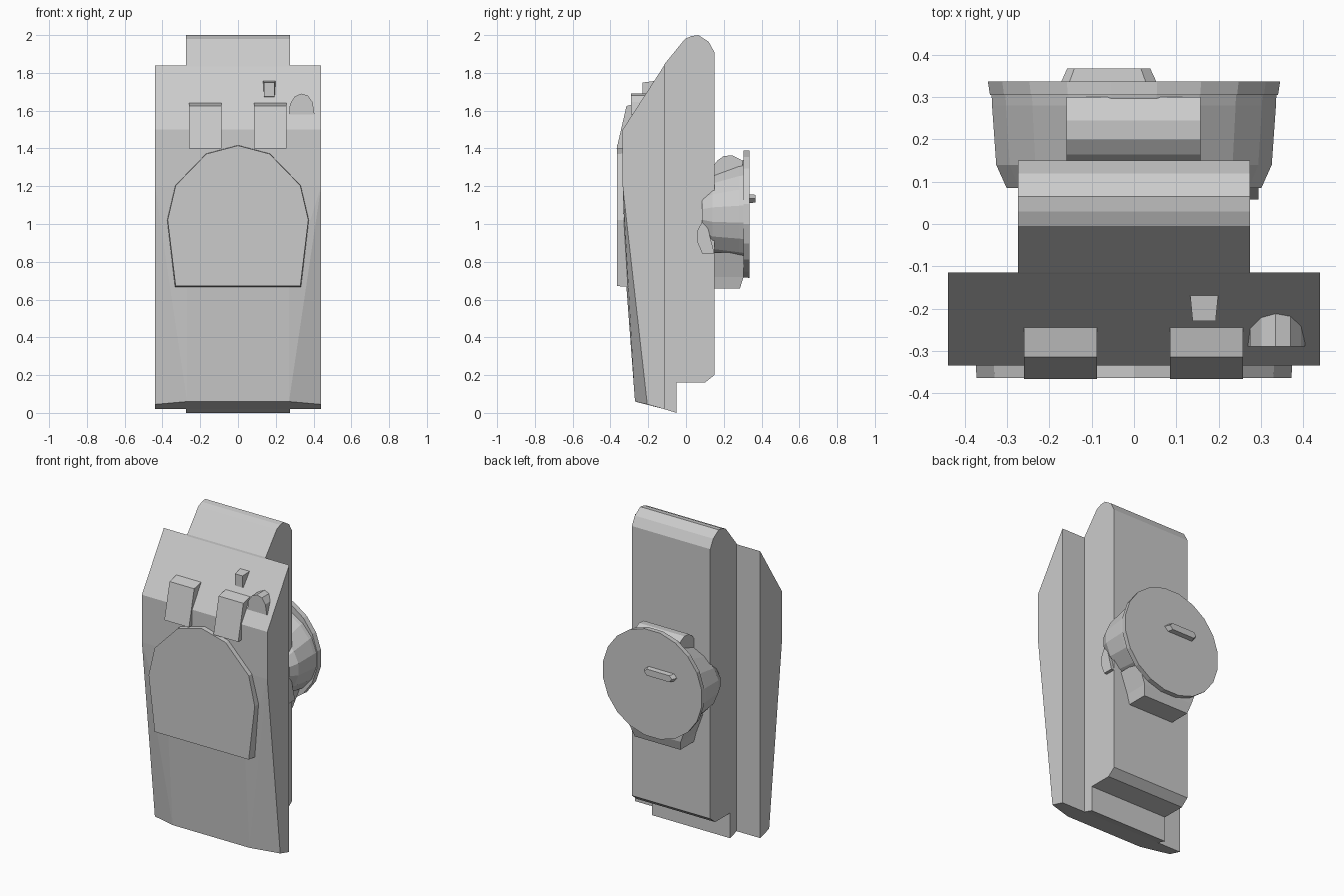
import bpy, bmesh, math

if "Cube" in bpy.data.objects:
    bpy.data.objects.remove(bpy.data.objects["Cube"])


def finish(name, bm):
    bmesh.ops.recalc_face_normals(bm, faces=bm.faces)
    me = bpy.data.meshes.new(name)
    bm.to_mesh(me)
    bm.free()
    ob = bpy.data.objects.new(name, me)
    bpy.context.collection.objects.link(ob)
    return ob


def loft(name, rings):
    """Join equal-length rings of points and cap both ends."""
    bm = bmesh.new()
    rows = [[bm.verts.new(p) for p in r] for r in rings]
    n = len(rows[0])
    for a, b in zip(rows, rows[1:]):
        for i in range(n):
            j = (i + 1) % n
            bm.faces.new((a[i], a[j], b[j], b[i]))
    bm.faces.new(rows[0])
    bm.faces.new(rows[-1])
    return finish(name, bm)


def side_prism(name, prof, x0, x1):
    """(y, z) profile extruded along x."""
    return loft(name, [[(x, y, z) for y, z in prof] for x in (x0, x1)])


def front_prism(name, prof, y0, y1, s=1.0):
    """(x, z) profile extruded along y, the y0 end scaled by s."""
    cx = sum(p[0] for p in prof) / len(prof)
    cz = sum(p[1] for p in prof) / len(prof)
    front = [(cx + (x - cx) * s, y0, cz + (z - cz) * s) for x, z in prof]
    return loft(name, [front, [(x, y1, z) for x, z in prof]])


def hull(name, pts):
    bm = bmesh.new()
    for p in pts:
        bm.verts.new(p)
    bmesh.ops.convex_hull(bm, input=bm.verts)
    bmesh.ops.dissolve_limit(bm, angle_limit=0.01, verts=bm.verts, edges=bm.edges)
    return finish(name, bm)


# Wide front shell, tapering to the bottom with faceted lower corners
half = [(0.44, -0.115, 1.84), (0.44, -0.335, 1.5), (0.44, -0.335, 1.2),
        (0.27, -0.315, 0.66), (0.27, -0.27, 0.06), (0.44, -0.205, 0.045),
        (0.44, -0.115, 0.02)]
hull("front_shell", [(s * x, y, z) for x, y, z in half for s in (1, -1)])

# Narrow back body with rounded top and notched foot
side_prism("back_body", [
    (-0.13, 0.03), (-0.115, 0.02), (-0.05, 0), (-0.05, 0.16), (0.10, 0.16),
    (0.15, 0.20), (0.15, 1.91), (0.12, 1.965), (0.065, 2.0), (0.03, 1.995),
    (-0.005, 1.98), (-0.115, 1.845), (-0.13, 1.8)], -0.275, 0.275)

# Raised front panel
right = [(0.17, 1.375), (0.335, 1.205), (0.378, 1.02), (0.335, 0.665)]
front_prism("front_panel", [(0, 1.42)] + right + [(-x, z) for x, z in reversed(right)],
            -0.364, -0.28, 0.985)

# Two hinge blocks on the upper slope
for side, x in (("left", -0.26), ("right", 0.085)):
    side_prism("hinge_block_" + side, [
        (-0.367, 1.40), (-0.315, 1.625), (-0.245, 1.64), (-0.22, 1.6),
        (-0.30, 1.40)], x, x + 0.173)

# Small stud and half-round button
front_prism("stud", [(0.132, 1.665), (0.2, 1.665), (0.2, 1.758), (0.132, 1.758)],
            -0.23, -0.16, 0.8)
front_prism("round_button", [
    (0.27, 1.58), (0.275, 1.635), (0.30, 1.675), (0.335, 1.69), (0.37, 1.68),
    (0.395, 1.645), (0.405, 1.58)], -0.29, -0.2)

# Rear knob: tapered body, flattened at top and bottom, under a round cap
CZ, N = 1.052, 20


def ring(y, rx, up, down):
    pts = []
    for i in range(N):
        a = 2 * math.pi * (i + 0.5) / N
        s = math.sin(a)
        pts.append((rx * math.cos(a), y, CZ + s * (up if s > 0 else down)))
    return pts


loft("knob", [ring(0.085, 0.305, 0.17, 0.19), ring(0.14, 0.33, 0.23, 0.26),
              ring(0.28, 0.34, 0.285, 0.285), ring(0.305, 0.341, 0.29, 0.29),
              ring(0.305, 0.345, 0.34, 0.34), ring(0.337, 0.35, 0.341, 0.341)])

# Tabs above and below the knob
side_prism("upper_tab", [(0.14, 1.2), (0.14, 1.30), (0.165, 1.335), (0.20, 1.36),
                         (0.245, 1.363), (0.30, 1.335), (0.30, 1.2)], -0.16, 0.157)
loft("lower_tab", [[(-0.16 * k, 0.14, z), (0.16 * k, 0.14, z),
                    (0.16 * k, y, z), (-0.16 * k, y, z)]
                   for k, y, z in ((1.0, 0.285, 0.658), (1.1, 0.305, 0.72),
                                   (1.4, 0.305, 0.85))])

# Thumb grip at one side of the knob
hull("thumb_grip", [(x, y, z) for x in (0.24, 0.295) for y, z in
                    ((0.1, 1.04), (0.058, 0.96), (0.058, 0.91), (0.085, 0.845),
                     (0.15, 0.845))])

# Raised pointer on the knob cap
front_prism("pointer", [(-0.175, 1.135), (-0.155, 1.158), (0.03, 1.158),
                        (0.056, 1.135), (0.03, 1.11), (-0.155, 1.11)][::-1],
            0.368, 0.33, 0.85)
